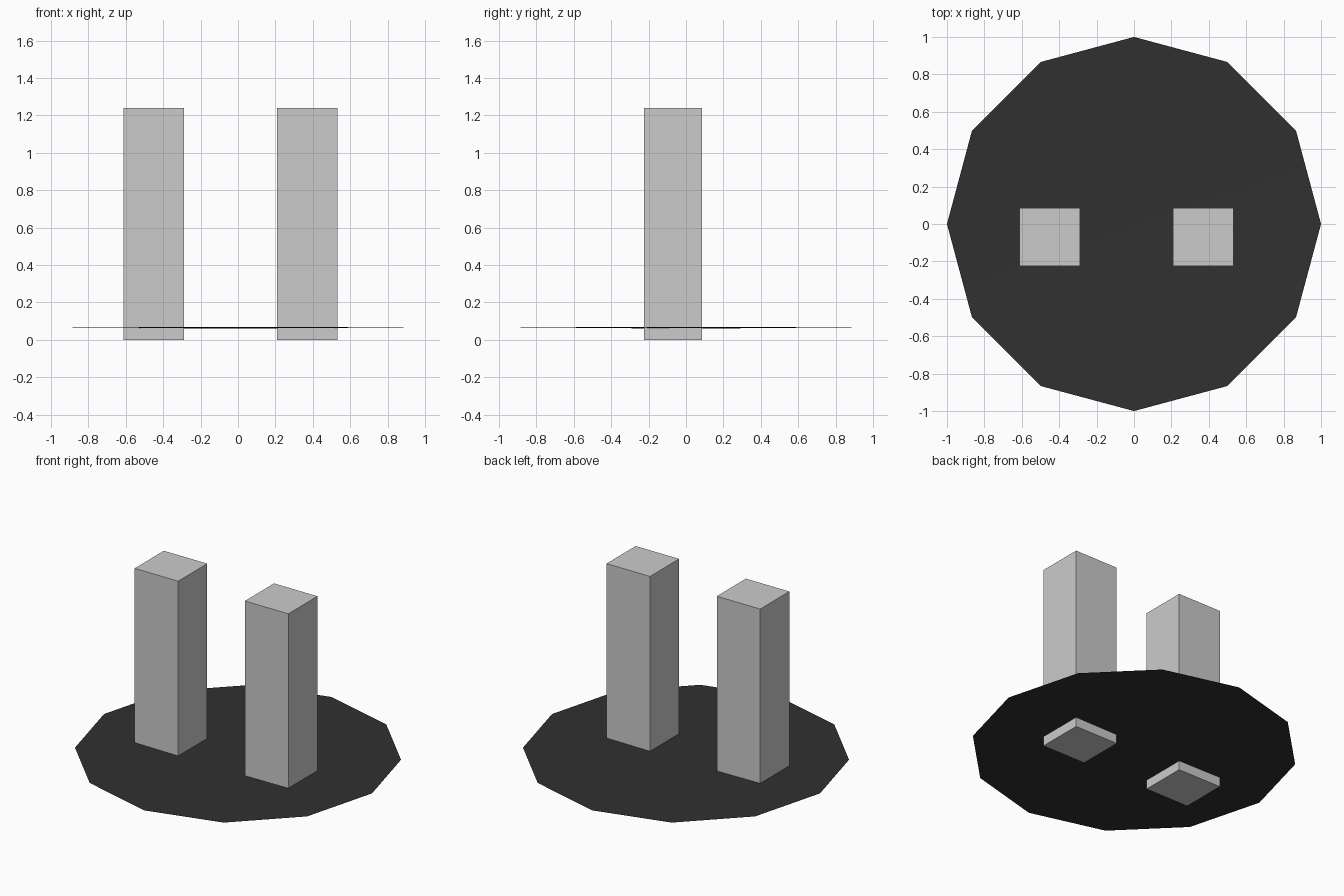
import bpy, bmesh

if "Cube" in bpy.data.objects:
    bpy.data.objects.remove(bpy.data.objects["Cube"])

dark = bpy.data.materials.new("dark_base")
dark.diffuse_color = (0.03, 0.03, 0.03, 1)
dark.use_nodes = True
dark.node_tree.nodes["Principled BSDF"].inputs["Base Color"].default_value = dark.diffuse_color

# Thin twelve-sided base, very slightly dished
bm = bmesh.new()
bmesh.ops.create_circle(bm, cap_ends=True, cap_tris=True, segments=12, radius=1.0)
for v in bm.verts:
    v.co.z = 0.068 if v.co.xy.length > 0.5 else 0.059
bmesh.ops.recalc_face_normals(bm, faces=bm.faces)
if sum(f.normal.z for f in bm.faces) < 0:
    bmesh.ops.reverse_faces(bm, faces=bm.faces)
for f in bm.faces:
    f.smooth = True
mesh = bpy.data.meshes.new("round_base")
bm.to_mesh(mesh)
bm.free()
mesh.materials.append(dark)
bpy.context.collection.objects.link(bpy.data.objects.new("round_base", mesh))

# Two square towers standing through the base
for name, x in (("left_tower", -0.451), ("right_tower", 0.371)):
    bpy.ops.mesh.primitive_cube_add(size=1, location=(x, -0.07, 0.62))
    tower = bpy.context.object
    tower.name = name
    tower.scale = (0.324, 0.31, 1.24)
    bpy.ops.object.transform_apply(location=False, rotation=False, scale=True)
